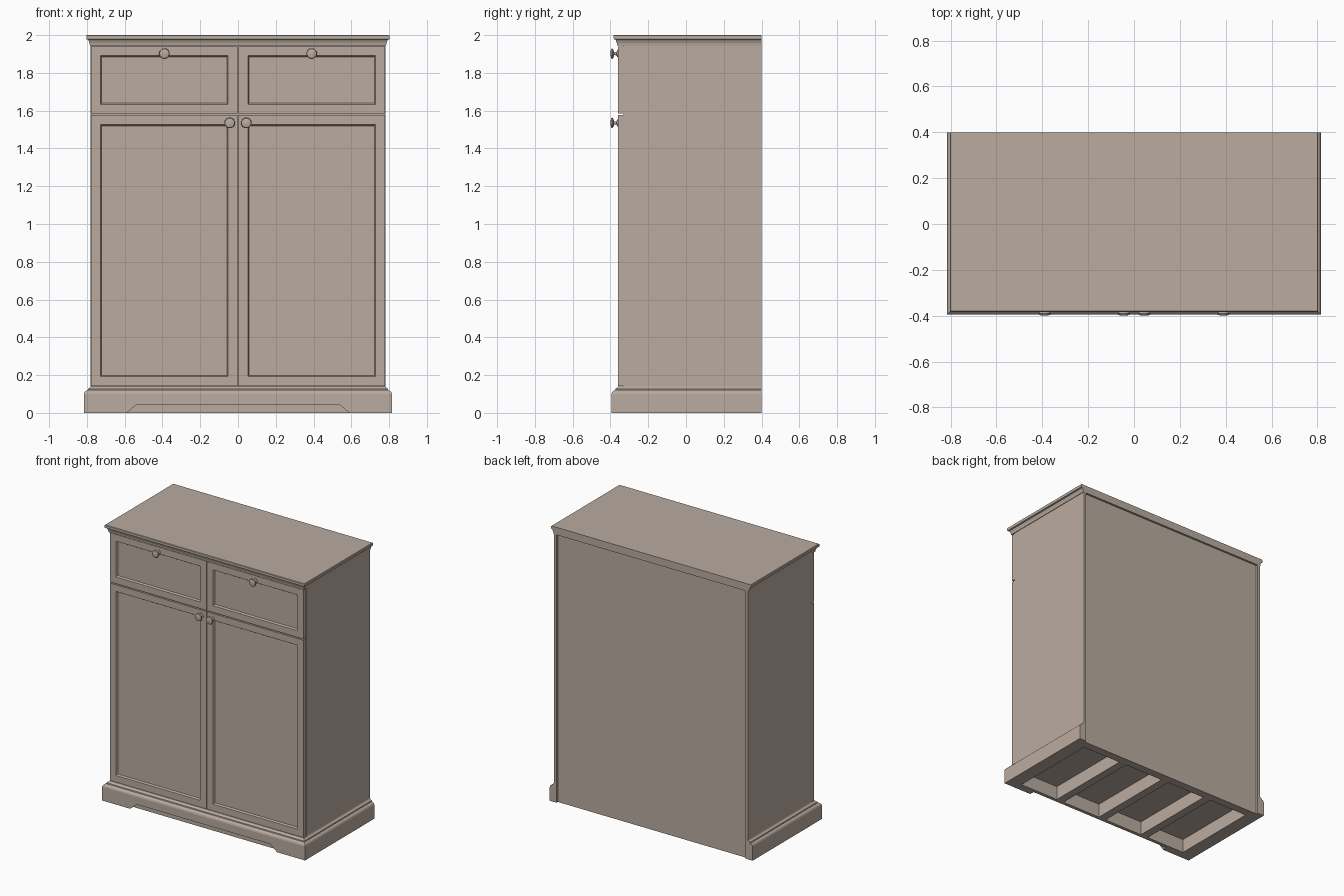
import bpy, bmesh, math
from mathutils import Matrix

cube = bpy.data.objects.get("Cube")
if cube:
    bpy.data.objects.remove(cube, do_unlink=True)

paint = bpy.data.materials.new("taupe_paint")
paint.use_nodes = True
colour = (0.49, 0.41, 0.352, 1)
paint.diffuse_color = colour
paint.node_tree.nodes["Principled BSDF"].inputs["Base Color"].default_value = colour

HALF_W, FRONT, BACK, INSET_BACK, WALL = 0.78, -0.36, 0.40, 0.385, 0.02


def finish(bm, name):
    bmesh.ops.recalc_face_normals(bm, faces=bm.faces)
    mesh = bpy.data.meshes.new(name)
    bm.to_mesh(mesh)
    bm.free()
    mesh.materials.append(paint)
    obj = bpy.data.objects.new(name, mesh)
    bpy.context.collection.objects.link(obj)
    return obj


def box_bmesh(x0, x1, y0, y1, z0, z1):
    bm = bmesh.new()
    size = Matrix.Diagonal((x1 - x0, y1 - y0, z1 - z0, 1))
    place = Matrix.Translation(((x0 + x1) / 2, (y0 + y1) / 2, (z0 + z1) / 2))
    bmesh.ops.create_cube(bm, size=1, matrix=place @ size)
    return bm


def box(name, *bounds):
    return finish(box_bmesh(*bounds), name)


def moulding(name, profile):
    """Stack rectangles that step out on the front and sides, flush at the back."""
    bm = bmesh.new()
    rings = []
    for out, z in profile:
        x, y = HALF_W + out, FRONT - out
        corners = ((-x, y), (x, y), (x, BACK), (-x, BACK))
        rings.append([bm.verts.new((cx, cy, z)) for cx, cy in corners])
    bm.faces.new(rings[0])
    bm.faces.new(rings[-1])
    for low, high in zip(rings, rings[1:]):
        for i in range(4):
            j = (i + 1) % 4
            bm.faces.new((low[i], low[j], high[j], high[i]))
    return finish(bm, name)


def cut(target, cutter):
    cutter.hide_render = True
    mod = target.modifiers.new("cut", "BOOLEAN")
    mod.operation, mod.solver, mod.object = "DIFFERENCE", "EXACT", cutter
    bpy.context.view_layer.objects.active = target
    bpy.ops.object.modifier_apply(modifier=mod.name)
    bpy.data.objects.remove(cutter, do_unlink=True)


def panel_front(name, x0, x1, z0, z1):
    """Framed front with a sunken centre panel."""
    bm = box_bmesh(x0, x1, FRONT, -0.33, z0, z1)
    face = min(bm.faces, key=lambda f: f.calc_center_median().y)
    bmesh.ops.inset_region(bm, faces=[face], thickness=0.069)
    bmesh.ops.inset_region(bm, faces=[face], thickness=0.010, depth=-0.012)
    return finish(bm, name)


def knob(name, x, z):
    profile = [(0, 0), (0.018, 0), (0.018, 0.004), (0.009, 0.008), (0.008, 0.020),
               (0.022, 0.025), (0.028, 0.030), (0.025, 0.036), (0.014, 0.039), (0, 0.040)]
    bm = bmesh.new()
    verts = [bm.verts.new((x + r, FRONT - d, z)) for r, d in profile]
    edges = [bm.edges.new(pair) for pair in zip(verts, verts[1:])]
    bmesh.ops.spin(bm, geom=verts + edges, cent=(x, 0, z), axis=(0, 1, 0),
                   angle=math.tau, steps=24)
    bmesh.ops.remove_doubles(bm, verts=bm.verts, dist=0.0002)
    obj = finish(bm, name)
    bpy.ops.object.select_all(action="DESELECT")
    obj.select_set(True)
    bpy.context.view_layer.objects.active = obj
    bpy.ops.object.shade_smooth_by_angle(angle=math.radians(40))


# Plinth with a moulded upper edge
plinth = moulding("plinth", [(0.035, 0), (0.035, 0.100), (0.032, 0.110), (0.024, 0.118),
                             (0.016, 0.120), (0.014, 0.127), (0.004, 0.134), (0, 0.140)])

# Shallow arch along the bottom of the front
bm = bmesh.new()
outline = [(-0.65, -0.05), (-0.59, 0), (-0.535, 0.045), (0.535, 0.045), (0.59, 0), (0.65, -0.05)]
arch = bm.faces.new([bm.verts.new((x, -0.5, z)) for x, z in outline])
sweep = bmesh.ops.extrude_face_region(bm, geom=[arch])["geom"]
bmesh.ops.translate(bm, vec=(0, 0.14, 0),
                    verts=[v for v in sweep if isinstance(v, bmesh.types.BMVert)])
cut(plinth, finish(bm, "arch_cutter"))

# Four hollows under the plinth, separated by cross rails
width, rail = 0.3125, 0.06
for i in range(4):
    x = -0.715 + i * (width + rail)
    cut(plinth, box("hollow_cutter", x, x + width, -0.335, 0.325, -0.1, 0.1))

# Back panel sits slightly in from the side edges
inner = HALF_W - WALL
cut(plinth, box("back_cutter", -inner, inner, INSET_BACK, 0.5, -0.1, 0.3))

# Carcass
box("carcass", -HALF_W, HALF_W, -0.33, INSET_BACK, 0.138, 1.946)
for side, label in ((-1, "right"), (1, "left")):
    xs = sorted((side * inner, side * HALF_W))
    box(label + "_back_edge", *xs, INSET_BACK, BACK, 0.138, 1.946)

# Crown and top board
moulding("top_board", [(0.004, 1.945), (0.006, 1.958), (0.010, 1.968), (0.012, 1.975),
                       (0.021, 1.978), (0.023, 1.982), (0.023, 1.997), (0.020, 2.0)])

# Doors, drawers and knobs, one of each per side
for side, label in ((-1, "right"), (1, "left")):
    xs = sorted((side * 0.003, side * 0.778))
    panel_front(label + "_door", *xs, 0.143, 1.576)
    panel_front(label + "_drawer", *xs, 1.584, 1.941)
    knob(label + "_door_knob", side * 0.044, 1.535)
    knob(label + "_drawer_knob", side * 0.39, 1.902)
